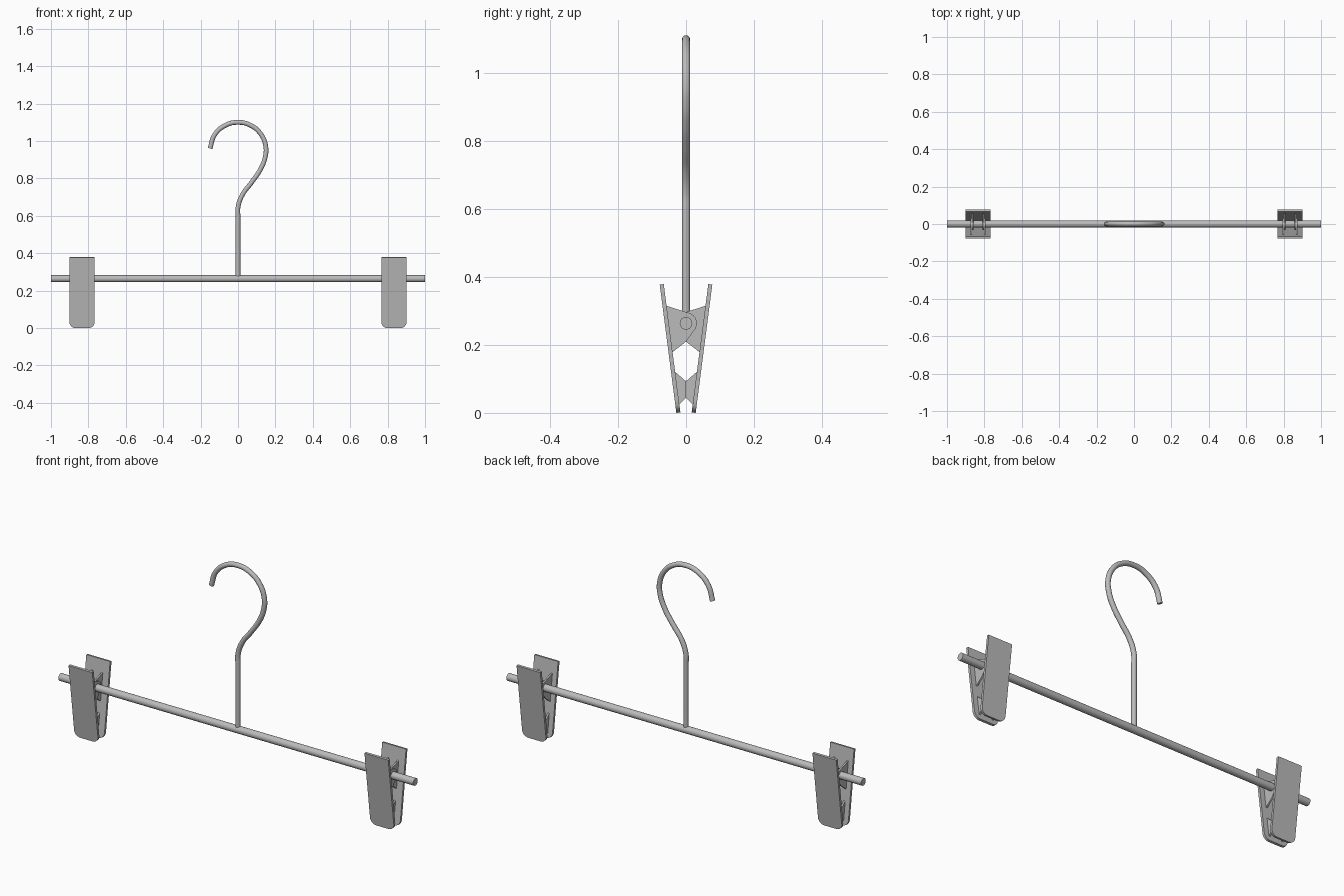
import bpy, bmesh, math
from mathutils import Vector

if "Cube" in bpy.data.objects:
    bpy.data.objects.remove(bpy.data.objects["Cube"])

steel = bpy.data.materials.new("brushed_grey")
steel.diffuse_color = (0.5, 0.5, 0.5, 1)
steel.use_nodes = True
steel.node_tree.nodes["Principled BSDF"].inputs["Base Color"].default_value = steel.diffuse_color

ROD_Z = 0.264


def finish(ob, smooth=True):
    ob.data.materials.clear()
    ob.data.materials.append(steel)
    if smooth:
        bpy.ops.object.select_all(action='DESELECT')
        ob.select_set(True)
        bpy.context.view_layer.objects.active = ob
        bpy.ops.object.shade_smooth_by_angle(angle=math.radians(35))
    return ob


def prism(name, outline, offset):
    """Extrude a flat outline of 3D points along an offset vector."""
    bm = bmesh.new()
    face = bm.faces.new([bm.verts.new(p) for p in outline])
    new = bmesh.ops.extrude_face_region(bm, geom=[face])
    verts = [g for g in new['geom'] if isinstance(g, bmesh.types.BMVert)]
    bmesh.ops.translate(bm, verts=verts, vec=offset)
    bmesh.ops.recalc_face_normals(bm, faces=bm.faces)
    me = bpy.data.meshes.new(name)
    bm.to_mesh(me)
    bm.free()
    ob = bpy.data.objects.new(name, me)
    bpy.context.collection.objects.link(ob)
    return finish(ob)


# Horizontal rod
bpy.ops.mesh.primitive_cylinder_add(vertices=32, radius=0.0185, depth=2,
                                    location=(0, 0, ROD_Z),
                                    rotation=(0, math.pi / 2, 0))
rod = bpy.context.object
rod.name = "crossbar"
finish(rod)

# Hook: straight stem, S-bend, then an open loop
path = [(0, 0.272), (0, 0.60), (0, 0.645), (0.022, 0.71), (0.075, 0.782), (0.118, 0.845)]
path += [(0.15 * math.cos(math.radians(a)), 0.95 + 0.15 * math.sin(math.radians(a)))
         for a in (-16, 8, 35, 62, 90, 118, 147, 176)]
cu = bpy.data.curves.new("hook", 'CURVE')
cu.dimensions = '3D'
cu.bevel_depth = 0.0125
cu.bevel_resolution = 5
cu.use_fill_caps = True
cu.resolution_u = 8
sp = cu.splines.new('BEZIER')
sp.bezier_points.add(len(path) - 1)
for i, (p, (x, z)) in enumerate(zip(sp.bezier_points, path)):
    p.co = (x, 0, z)
    kind = 'VECTOR' if i < 2 else 'AUTO'
    p.handle_left_type = p.handle_right_type = kind
hook = bpy.data.objects.new("hook", cu)
bpy.context.collection.objects.link(hook)
bpy.ops.object.select_all(action='DESELECT')
hook.select_set(True)
bpy.context.view_layer.objects.active = hook
bpy.ops.object.convert(target='MESH')
finish(bpy.context.object)

# Clip profiles in (y, z), drawn for the front half
pivot_web = [(-0.059, 0.316), (0, 0.297)]
pivot_web += [(0.032 * math.cos(math.radians(a)), ROD_Z + 0.032 * math.sin(math.radians(a)))
              for a in range(75, -31, -15)]
pivot_web += [(0, 0.21), (-0.041, 0.178)]
jaw_web = [(-0.033, 0.122), (0, 0.093), (0, 0.045), (-0.020, 0.024)]

# Plate outline in (x, distance up the plate), bottom corners rounded
HW, R = 0.067, 0.032
plate = [(HW, 0.381), (-HW, 0.381)]
for cx, start in ((-HW + R, 180), (HW - R, 270)):
    plate += [(cx + R * math.cos(math.radians(start + a)),
               R + R * math.sin(math.radians(start + a))) for a in range(0, 91, 15)]
up = Vector((0, -0.049, 0.378)).normalized()
inward = Vector((0, up.z, -up.y))

for side, cx in (("left", -0.834), ("right", 0.834)):
    for half, s, web_x in (("front", 1, 0.037), ("back", -1, 0.028)):
        flip = Vector((1, s, 1))
        base = Vector((0, -0.0285, 0.0))
        # Grip plate
        pts = [(base + up * t) * flip + Vector((cx + x, 0, 0)) for x, t in plate]
        prism(f"{side}_{half}_clip_plate", pts, inward * 0.012 * flip)
        # Pairs of pivot webs and jaw webs
        for n, m in enumerate((-1, 1)):
            x0 = cx + m * web_x - 0.004
            for label, prof in (("pivot", pivot_web), ("jaw", jaw_web)):
                prism(f"{side}_{half}_{label}_web_{n + 1}",
                      [Vector((x0, y * s, z)) for y, z in prof], Vector((0.008, 0, 0)))
